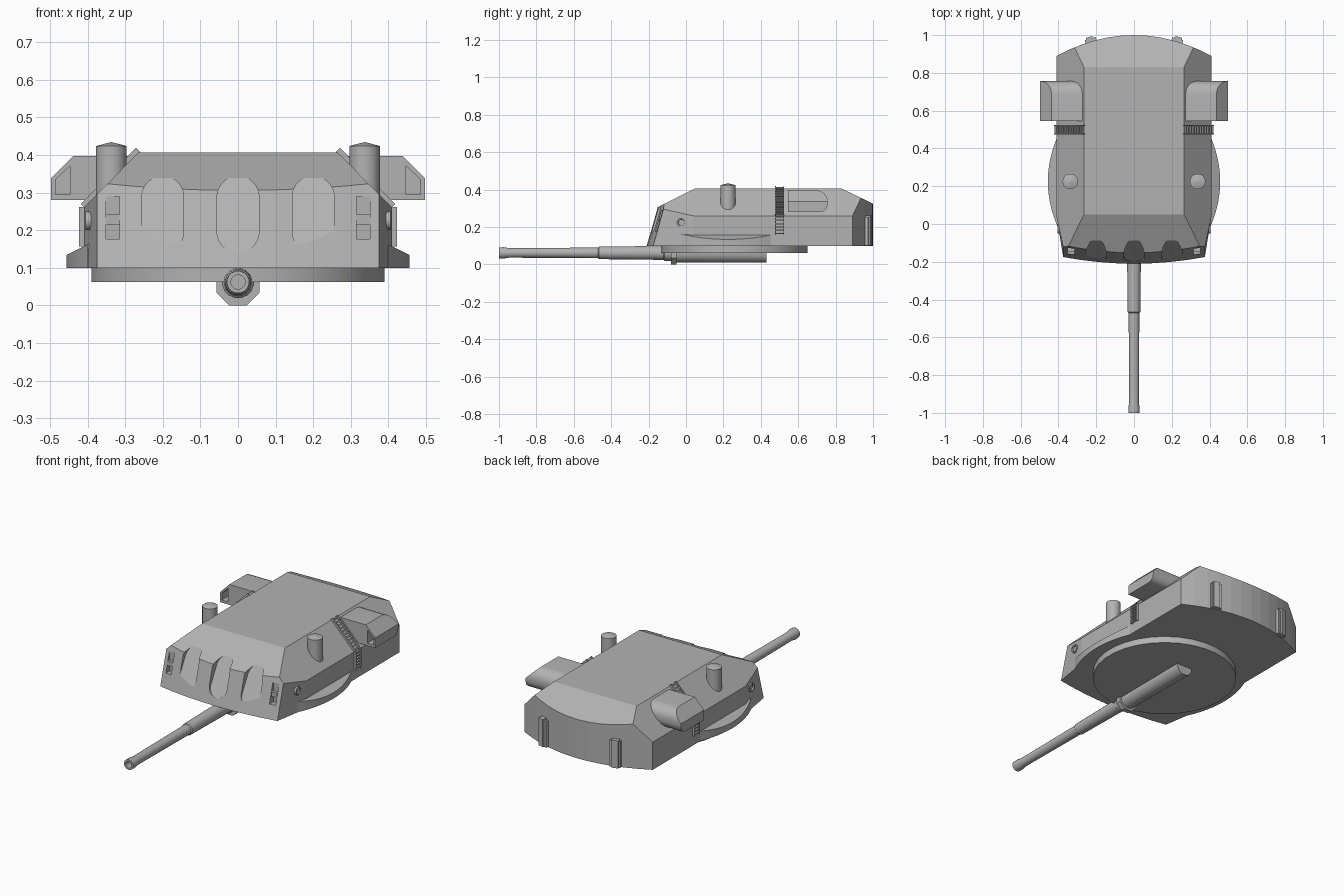
import bpy, bmesh, math
from mathutils import Vector, Matrix

if "Cube" in bpy.data.objects:
    bpy.data.objects.remove(bpy.data.objects["Cube"])

paint = bpy.data.materials.new("warship_grey")
paint.diffuse_color = (0.45, 0.45, 0.45, 1)
paint.use_nodes = True
paint.node_tree.nodes["Principled BSDF"].inputs["Base Color"].default_value = paint.diffuse_color


def finish(name, bm, mirror=False, smooth=False):
    bmesh.ops.recalc_face_normals(bm, faces=bm.faces)
    me = bpy.data.meshes.new(name)
    bm.to_mesh(me)
    bm.free()
    me.materials.append(paint)
    ob = bpy.data.objects.new(name, me)
    bpy.context.collection.objects.link(ob)
    bpy.ops.object.select_all(action='DESELECT')
    bpy.context.view_layer.objects.active = ob
    ob.select_set(True)
    if mirror:
        m = ob.modifiers.new("mirror", 'MIRROR')
        m.use_mirror_merge = False
        bpy.ops.object.modifier_apply(modifier=m.name)
    if smooth:
        bpy.ops.object.shade_smooth_by_angle(angle=math.radians(40))
    return ob


def loft(bm, a, b):
    """Closed solid between two matching loops of points."""
    va, vb = [bm.verts.new(p) for p in a], [bm.verts.new(p) for p in b]
    n = len(va)
    bm.faces.new(va)
    bm.faces.new(vb[::-1])
    for i in range(n):
        j = (i + 1) % n
        bm.faces.new((va[i], vb[i], vb[j], va[j]))


def box(bm, lo, hi, rot=None, at=(0, 0, 0)):
    mat = Matrix.Translation(at) @ (rot or Matrix())
    loops = [[mat @ Vector(p) for p in ((lo[0], lo[1], z), (hi[0], lo[1], z),
              (hi[0], hi[1], z), (lo[0], hi[1], z))] for z in (lo[2], hi[2])]
    loft(bm, *loops)


def trim(bm, co, no):
    """Cut away everything on the normal side of a plane and cap it."""
    r = bmesh.ops.bisect_plane(bm, geom=bm.verts[:] + bm.edges[:] + bm.faces[:],
                               plane_co=co, plane_no=no, clear_outer=True)
    edges = [e for e in r['geom_cut'] if isinstance(e, bmesh.types.BMEdge)]
    bmesh.ops.holes_fill(bm, edges=edges, sides=0)


def lathe(bm, profile, n, origin, axis):
    """Solid of revolution from (radius, distance) pairs."""
    rings = []
    for r, d in profile:
        ring = []
        for i in range(n):
            a = 2 * math.pi * (i + 0.5) / n
            u, v = r * math.cos(a), r * math.sin(a)
            p = {'x': (d, u, v), 'y': (u, d, v), 'z': (u, v, d)}[axis]
            ring.append(bm.verts.new(Vector(p) + Vector(origin)))
        rings.append(ring)
    for a, b in zip(rings, rings[1:]):
        for i in range(n):
            j = (i + 1) % n
            bm.faces.new((a[i], a[j], b[j], b[i]))
    bm.faces.new(rings[0])
    bm.faces.new(rings[-1])


def carve(ob, cutter):
    bpy.context.view_layer.objects.active = ob
    m = ob.modifiers.new("cut", 'BOOLEAN')
    m.operation, m.solver, m.object = 'DIFFERENCE', 'EXACT', cutter
    bpy.ops.object.modifier_apply(modifier=m.name)
    bpy.data.objects.remove(cutter)


# Armoured house: curved front and rear, trimmed by roof planes
def outline(z):
    lean = (z - 0.1) * 0.28
    pts = []
    for i in range(9):
        t = i / 4 - 1
        pts.append((0.375 * t, -0.21 + 0.035 * t * t + lean, z))
    pts += [(0.41, 0.04, z)]
    for i in range(13):
        t = 1 - i / 6
        pts.append((0.41 * t, 1.0 - 0.11 * t * t, z))
    pts += [(-0.41, 0.04, z)]
    return pts


bm = bmesh.new()
loft(bm, outline(0.1), outline(0.5))
trim(bm, (0, 0, 0.407), (0, 0, 1))
trim(bm, (0, 0.05, 0.407), (0, -0.1, 0.2))
trim(bm, (0, 0.83, 0.407), (0, 0.082, 0.17))
for s in (-1, 1):
    trim(bm, (s * 0.265, 0, 0.407), (s * 0.147, 0, 0.145))
house = finish("turret_house", bm)

# Three gun embrasures with sloping backs
for x in (-0.2, 0, 0.2):
    bm = bmesh.new()
    prof = []
    for i in range(24):
        a = 2 * math.pi * (i + 0.5) / 24
        prof.append((x + 0.056 * math.cos(a),
                     (0.288 if math.sin(a) > 0 else 0.196) + 0.056 * math.sin(a)))
    loft(bm, [(px, -0.4, z) for px, z in prof],
         [(px, -0.198 + (z - 0.14) * 0.56, z) for px, z in prof])
    carve(house, finish("embrasure_cutter", bm))

# Sighting slots beside the outer embrasures, with inner blocks
for s in (-1, 1):
    bm = bmesh.new()
    box(bm, (s * 0.333 - 0.018, -0.3, 0.177), (s * 0.333 + 0.018, -0.125, 0.29))
    carve(house, finish("slot_cutter", bm))
bm = bmesh.new()
box(bm, (0.314, -0.145, 0.215), (0.352, -0.12, 0.242))
finish("slot_block", bm, mirror=True)

# Bulged side aprons over the ring
bm = bmesh.new()
arc = [i / 10 - 1 for i in range(21)]
low = [(0.40 + 0.056 * (1 - t * t), 0.225 + 0.25 * t, 0.1) for t in arc]
top = [(x, y, 0.162 - (x - 0.40) * 0.5) for x, y, z in low]
loft(bm, low + [(0.37, 0.475, 0.1), (0.37, -0.025, 0.1)],
     top + [(0.37, 0.475, 0.175), (0.37, -0.025, 0.175)])
finish("side_apron", bm, mirror=True, smooth=True)

# Turning ring
bm = bmesh.new()
lathe(bm, [(0.392, 0.062), (0.392, 0.102)], 32, (0, 0.26, 0), 'z')
finish("turning_ring", bm, smooth=True)

# Gun barrel with stepped sleeves and hollow muzzle
bm = bmesh.new()
lathe(bm, [(0.019, -0.9), (0.019, -1.0), (0.03, -1.0), (0.031, -0.975),
           (0.026, -0.945), (0.029, -0.47), (0.034, -0.465), (0.038, -0.12),
           (0.043, -0.115), (0.043, -0.08)], 16, (0, 0, 0.062), 'y')
finish("gun_barrel", bm, smooth=True)
bm = bmesh.new()
lathe(bm, [(0.05, -0.05), (0.052, 0.43)], 12, (0, 0, 0.06), 'y')
trim(bm, (0, 0, 0.07), (0, 0, 1))
finish("gun_cradle", bm, smooth=True)
bm = bmesh.new()
lathe(bm, [(0.062, -0.08), (0.062, -0.05)], 8, (0, 0, 0.0573), 'y')
trim(bm, (0, 0, 0.065), (0, 0, 1))
finish("gun_collar", bm)

# Roof periscopes
bm = bmesh.new()
lathe(bm, [(0.041, 0.28), (0.041, 0.424), (0.002, 0.434)], 20, (0.337, 0.225, 0), 'z')
finish("periscope", bm, mirror=True, smooth=True)

# Rangefinder hoods with rounded rear and open front window
prof = [(0.545, 0.28), (0.545, 0.398)]
for i in range(7):
    a = math.pi / 2 * (1 - i / 6)
    prof.append((0.69 + 0.067 * math.cos(a), 0.338 + 0.06 * math.sin(a)))
for i in range(4):
    a = -math.pi / 2 * i / 3
    prof.append((0.717 + 0.04 * math.cos(a), 0.32 + 0.04 * math.sin(a)))
bm = bmesh.new()
loft(bm, [(0.272, y, z) for y, z in prof], [(0.497, y, z) for y, z in prof])
trim(bm, (0.437, 0, 0.398), (1, 0, 1))
hood = finish("rangefinder_hood", bm, mirror=True, smooth=True)
for s in (-1, 1):
    win = [(0.447, 0.295), (0.485, 0.295), (0.485, 0.335), (0.447, 0.371)]
    bm = bmesh.new()
    loft(bm, [(s * x, 0.5, z) for x, z in win], [(s * x, 0.60, z) for x, z in win])
    carve(hood, finish("window_cutter", bm))

# Side ladders: rails and rungs down the roof slope, then the wall
bm = bmesh.new()
slope = Matrix.Rotation(math.atan2(0.15, 0.147), 4, 'Y')
for at, rot, length, n in (((0.262, 0.5, 0.41), slope, 0.21, 11),
                           ((0.41, 0.5, 0.262), Matrix.Rotation(math.pi / 2, 4, 'Y'), 0.105, 6)):
    for y in (-0.025, 0.02):
        box(bm, (0, y, -0.003), (length, y + 0.005, 0.013), rot, at)
    for i in range(n):
        d = length * (i + 0.5) / n
        box(bm, (d - 0.0035, -0.022, -0.003), (d + 0.0035, 0.022, 0.011), rot, at)
finish("side_ladder", bm, mirror=True)

# Rear trunks on the curved back wall
bm = bmesh.new()
turn = Matrix.Rotation(-math.radians(16), 4, 'Z')
box(bm, (-0.03, -0.03, 0.102), (0.03, 0.014, 0.255), turn, (0.228, 0.968, 0))
box(bm, (-0.014, -0.03, 0.102), (0.022, 0.024, 0.262), turn, (0.228, 0.968, 0))
finish("rear_trunk", bm, mirror=True)

# Small round side ports
bm = bmesh.new()
lathe(bm, [(0.016, 0.398), (0.018, 0.406), (0.025, 0.406), (0.025, 0.38)], 16, (0, -0.025, 0.225), 'x')
finish("side_port", bm, mirror=True, smooth=True)
